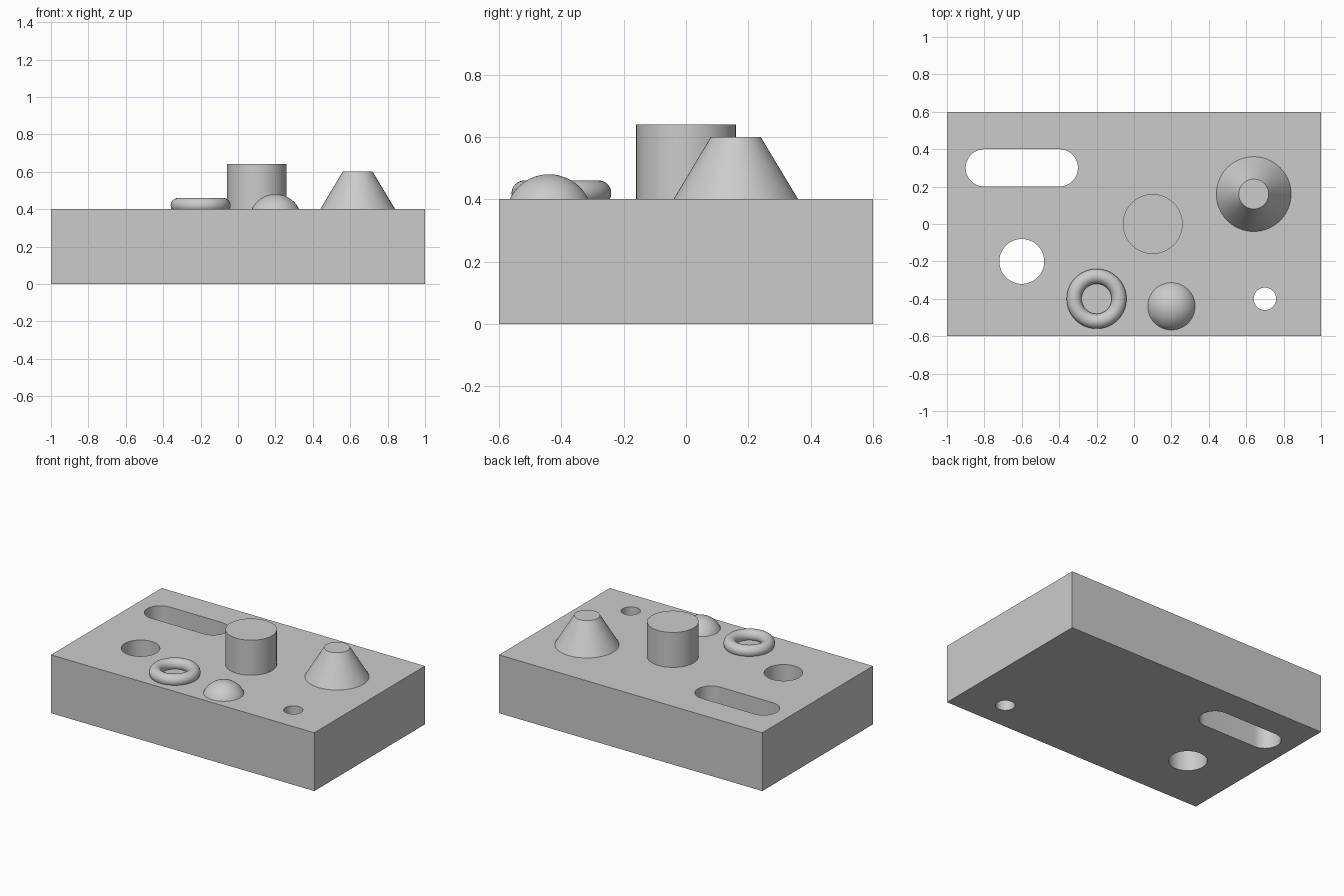
import bpy, bmesh, math
from mathutils import Matrix

if "Cube" in bpy.data.objects:
    bpy.data.objects.remove(bpy.data.objects["Cube"])

TOP = 0.4      # height of the block's upper face
SEG = 64

gray = bpy.data.materials.new("light gray")
gray.diffuse_color = (0.6, 0.6, 0.6, 1)
gray.use_nodes = True
gray.node_tree.nodes["Principled BSDF"].inputs["Base Color"].default_value = gray.diffuse_color


def make(name, bm):
    """Turn a bmesh into a gray object."""
    bmesh.ops.recalc_face_normals(bm, faces=bm.faces)
    me = bpy.data.meshes.new(name)
    bm.to_mesh(me)
    bm.free()
    ob = bpy.data.objects.new(name, me)
    bpy.context.collection.objects.link(ob)
    me.materials.append(gray)
    return ob


def smooth(ob):
    bpy.ops.object.select_all(action='DESELECT')
    ob.select_set(True)
    bpy.context.view_layer.objects.active = ob
    bpy.ops.object.shade_smooth_by_angle()


def lathe(name, x, y, profile, closed=False):
    """Spin (radius, height) points about a vertical axis at x, y."""
    bm = bmesh.new()
    rings = []
    for i in range(SEG):
        a = 2 * math.pi * i / SEG
        rings.append([bm.verts.new((x + r * math.cos(a), y + r * math.sin(a), z))
                      for r, z in profile])
    n = len(profile)
    for i in range(SEG):
        a, b = rings[i], rings[(i + 1) % SEG]
        for j in range(n if closed else n - 1):
            k = (j + 1) % n
            bm.faces.new((a[j], b[j], b[k], a[k]))
    if not closed:
        bm.faces.new([r[-1] for r in rings])   # top cap
    return bm


def slot_cutter(name, x, y, radius, half_run=0.0):
    """Upright prism with round ends; a plain cylinder when half_run is 0."""
    bm = bmesh.new()
    verts = []
    for side in (1, -1):
        for i in range(SEG // 2 + (1 if half_run else 0)):
            a = -math.pi / 2 + 2 * math.pi * i / SEG
            verts.append(bm.verts.new((x + side * (half_run + radius * math.cos(a)),
                                       y + side * radius * math.sin(a), -0.1)))
    face = bm.faces.new(verts)
    up = bmesh.ops.extrude_face_region(bm, geom=[face])["geom"]
    bmesh.ops.translate(bm, vec=(0, 0, TOP + 0.2),
                        verts=[v for v in up if isinstance(v, bmesh.types.BMVert)])
    return make(name, bm)


# Block
bm = bmesh.new()
bmesh.ops.create_cube(bm, size=1, matrix=Matrix.Translation((0, 0, TOP / 2))
                      @ Matrix.Diagonal((2, 1.2, TOP, 1)))
block = make("block", bm)

# Through holes and the long slot
cutters = [slot_cutter("large_hole_cutter", -0.6, -0.2, 0.12),
           slot_cutter("small_hole_cutter", 0.7, -0.4, 0.06),
           slot_cutter("slot_cutter", -0.6, 0.3, 0.1, 0.2)]
bpy.context.view_layer.objects.active = block
for c in cutters:
    c.hide_render = True
    mod = block.modifiers.new("cut", 'BOOLEAN')
    mod.operation = 'DIFFERENCE'
    mod.solver = 'EXACT'
    mod.object = c
    bpy.ops.object.modifier_apply(modifier=mod.name)
for c in cutters:
    bpy.data.objects.remove(c)
smooth(block)

# Cylinder boss and truncated cone
smooth(make("cylinder_boss", lathe("boss", 0.1, 0, [(0.16, TOP), (0.16, 0.64)])))
smooth(make("truncated_cone", lathe("cone", 0.64, 0.16, [(0.2, TOP), (0.08, 0.6)])))

# Dome: upper cap of a sphere sunk into the block
R, low = 0.14, 0.34
start = math.asin((TOP - low) / R)
arc = [start + (math.pi / 2 - start) * i / 16 for i in range(16)]
bm = lathe("dome", 0.2, -0.44, [(R * math.cos(a), low + R * math.sin(a)) for a in arc])
cap = max(bm.faces, key=lambda f: len(f.verts))
tip = bmesh.ops.poke(bm, faces=[cap])["verts"][0]
tip.co.z = low + R
smooth(make("dome", bm))

# Ring: torus partly sunk into the block, trimmed at the upper face
tube = [2 * math.pi * i / 32 for i in range(32)]
bm = lathe("ring", -0.2, -0.4, [(0.12 + 0.04 * math.cos(a), 0.42 + 0.04 * math.sin(a))
                                for a in tube], closed=True)
bmesh.ops.bisect_plane(bm, geom=bm.verts[:] + bm.edges[:] + bm.faces[:],
                       plane_co=(0, 0, TOP), plane_no=(0, 0, 1), clear_inner=True)
smooth(make("ring", bm))
